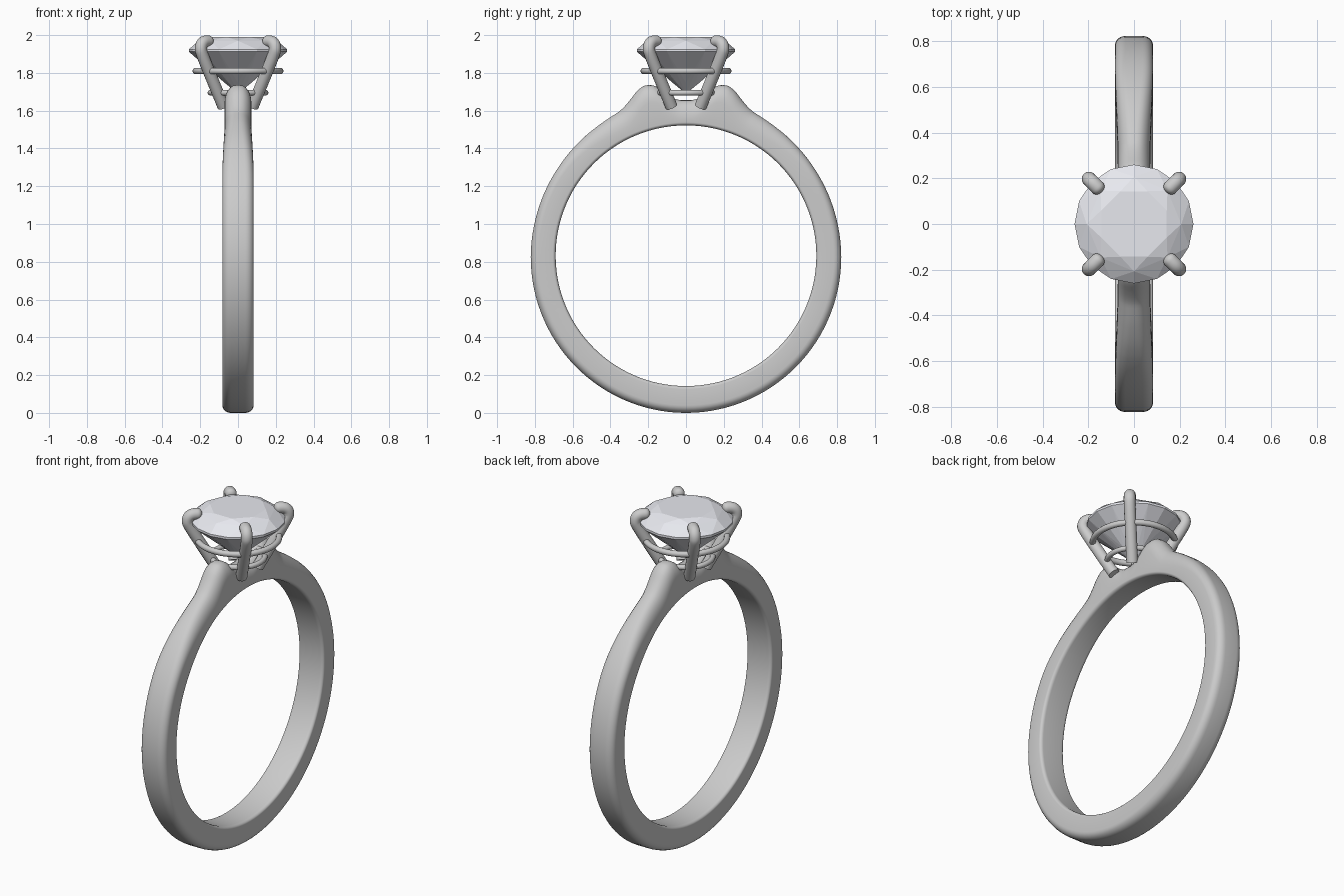
import bpy, bmesh
from math import sin, cos, pi, radians, degrees
from mathutils import Vector

if "Cube" in bpy.data.objects:
    bpy.data.objects.remove(bpy.data.objects["Cube"])


def finish(name, bm, smooth=True):
    bmesh.ops.recalc_face_normals(bm, faces=bm.faces)
    me = bpy.data.meshes.new(name)
    bm.to_mesh(me)
    bm.free()
    if smooth:
        me.shade_smooth()
        me.set_sharp_from_angle(angle=radians(40))
    ob = bpy.data.objects.new(name, me)
    bpy.context.collection.objects.link(ob)
    return ob


def catmull(p0, p1, p2, p3, t):
    return 0.5 * (2 * p1 + (p2 - p0) * t + (2 * p0 - 5 * p1 + 4 * p2 - p3) * t * t
                  + (3 * p1 - p0 - 3 * p2 + p3) * t ** 3)


def loft(name, rings, closed):
    """Skin a list of point loops; cap the ends if the sweep is open."""
    bm = bmesh.new()
    vs = [[bm.verts.new(p) for p in ring] for ring in rings]
    n = len(vs[0])
    for i in range(len(vs) if closed else len(vs) - 1):
        a, b = vs[i], vs[(i + 1) % len(vs)]
        for j in range(n):
            bm.faces.new((a[j], a[(j + 1) % n], b[(j + 1) % n], b[j]))
    if not closed:
        bm.faces.new(vs[0])
        bm.faces.new(vs[-1])
    return finish(name, bm)


# Band: outer radius against degrees from the top, with raised shoulders
CZ = 0.825
OUTER = [(-3.4, .8365), (0, .831), (3.4, .8365), (7.2, .872), (10, .917), (12.4, .932),
         (15, .927), (20.5, .875), (24.5, .848), (32.8, .837), (42, .832), (55, .826),
         (75, .822), (90, .822), (130, .823), (180, .825), (230, .823)]


def outer_radius(deg):
    for i in range(1, len(OUTER) - 2):
        a, b = OUTER[i][0], OUTER[i + 1][0]
        if a <= deg <= b:
            return catmull(*[OUTER[k][1] for k in range(i - 1, i + 3)], (deg - a) / (b - a))


def band_section(ang):
    deg = min(180.0, abs(degrees(ang)))
    ro, ri = outer_radius(deg), 0.69 + 0.007 * cos(ang)
    t = min(1, max(0, (60 - deg) / 40))
    t = t * t * (3 - 2 * t)
    w = 0.083 - 0.012 * t
    # corner ellipses: (x sign, r edge, r direction, x size, r size, start angle)
    co = (0.045 + 0.017 * t, 0.04 + 0.055 * t)
    ci = (0.02, 0.016)
    pts = []
    for sx, edge, sr, (cx, cr), a0 in ((1, ro, 1, co, 0), (-1, ro, 1, co, 90),
                                       (-1, ri, -1, ci, 180), (1, ri, -1, ci, 270)):
        for k in range(7):
            a = radians(a0 + 15 * k)
            x = sx * (w - cx) + cx * cos(a)
            r = edge - sr * cr + cr * sin(a)
            pts.append(Vector((x, r * sin(ang), CZ + r * cos(ang))))
    return pts


# finer steps around the shoulders
half = [i * 1.0 for i in range(0, 45)] + [45 + i * 3.0 for i in range(46)]
angles = [-d for d in reversed(half[1:-1])] + half
loft("band", [band_section(radians(d)) for d in angles], True)

# Four claws along the diagonals: (distance on x and y, height)
CLAW = [Vector(p) for p in ((.04, 1.53), (.077, 1.622), (.135, 1.762), (.188, 1.895),
                            (.196, 1.935), (.184, 1.961), (.158, 1.967), (.13, 1.96))]
R = 0.032
path = []
for i in range(1, len(CLAW) - 2):
    path += [catmull(*CLAW[i - 1:i + 3], k / 6) for k in range(6)]
path.append(CLAW[-2])
for q, label in enumerate(("back_right", "back_left", "front_left", "front_right")):
    d = radians(45 + 90 * q)
    out, side = Vector((cos(d), sin(d), 0)), Vector((-sin(d), cos(d), 0))
    spine = [out * p.x * 2 ** 0.5 + Vector((0, 0, p.y)) for p in path]
    rings = []
    for i, c in enumerate(spine):
        tan = (spine[min(i + 1, len(spine) - 1)] - spine[max(i - 1, 0)]).normalized()
        up = tan.cross(side)
        rings.append([c + R * (cos(a) * side + sin(a) * up)
                      for a in [2 * pi * k / 16 for k in range(16)]])
    # rounded tip
    for k in range(1, 6):
        b = radians(17 * k)
        rings.append([spine[-1] + (p - spine[-1]) * cos(b) + tan * R * 0.8 * sin(b)
                      for p in rings[len(spine) - 1]])
    loft("claw_" + label, rings, False)

# Two wire rings of the basket
for name, rad, z, wire in (("upper_gallery_ring", .224, 1.81, .017),
                           ("lower_gallery_ring", .146, 1.695, .015)):
    loft(name, [[Vector(((rad + wire * cos(b)) * cos(a), (rad + wire * cos(b)) * sin(a),
                         z + wire * sin(b))) for b in [2 * pi * j / 12 for j in range(12)]]
                for a in [2 * pi * i / 64 for i in range(64)]], True)

# Brilliant-cut stone: hull of (count, radius, height, offset in degrees) levels
bm = bmesh.new()
for n, r, z, off in ((8, .155, 1.99, 22.5), (8, .207, 1.970, 0), (16, .26, 1.925, 0),
                     (16, .26, 1.912, 0), (8, .07, 1.747, 0), (1, 0, 1.69, 0)):
    for k in range(n):
        a = radians(off) + 2 * pi * k / n
        bm.verts.new((r * cos(a), r * sin(a), z))
bmesh.ops.convex_hull(bm, input=bm.verts)
bmesh.ops.dissolve_limit(bm, angle_limit=radians(1), verts=bm.verts, edges=bm.edges)
stone = finish("stone", bm, smooth=False)
mat = bpy.data.materials.new("stone_pale")
mat.diffuse_color = (0.80, 0.81, 0.86, 1)
mat.use_nodes = True
mat.node_tree.nodes["Principled BSDF"].inputs["Base Color"].default_value = mat.diffuse_color
stone.data.materials.append(mat)
